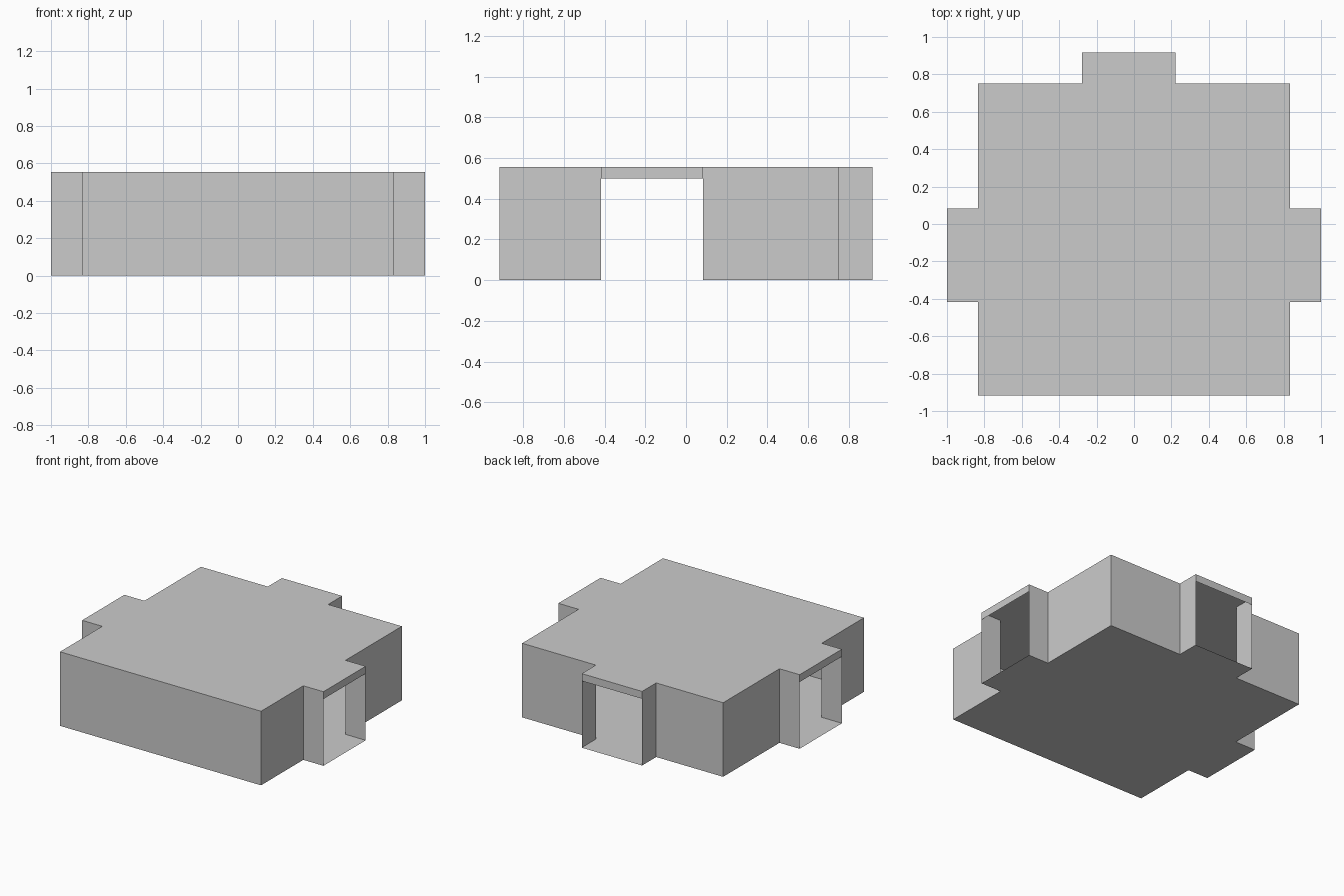
import bpy

if "Cube" in bpy.data.objects:
    bpy.data.objects.remove(bpy.data.objects["Cube"])

H = 0.555            # room height
DOOR_H = 0.50        # doorway opening height
HX, FRONT, BACK = 0.833, -0.917, 0.75   # main room extents
SX, BY = 1.0, 0.917                     # outer planes of the door bays
Y0, Y1 = -0.417, 0.083                  # side door bay span
X0, X1 = -0.278, 0.222                  # back door bay span

# Counter-clockwise floor plan of the room with three door bays
plan = [(-HX, FRONT), (HX, FRONT),
        (HX, Y0), (SX, Y0), (SX, Y1), (HX, Y1),
        (HX, BACK), (X1, BACK), (X1, BY), (X0, BY), (X0, BACK),
        (-HX, BACK), (-HX, Y1), (-SX, Y1), (-SX, Y0), (-HX, Y0)]
doors = {3: "right_lintel", 8: "back_lintel", 13: "left_lintel"}


def add_mesh(name, verts, faces):
    mesh = bpy.data.meshes.new(name)
    mesh.from_pydata(verts, [], faces)
    mesh.update()
    obj = bpy.data.objects.new(name, mesh)
    bpy.context.collection.objects.link(obj)
    return obj


def panel(a, b, z0, z1):
    """Upright quad between two plan points, facing outwards."""
    return [(*a, z0), (*b, z0), (*b, z1), (*a, z1)]


n = len(plan)

# Floor and ceiling sheets
add_mesh("floor", [(x, y, 0) for x, y in plan], [tuple(reversed(range(n)))])
add_mesh("ceiling", [(x, y, H) for x, y in plan], [tuple(range(n))])

# Thin walls around the plan, left open at the doorways
ring = [(x, y, z) for z in (0, H) for x, y in plan]
walls = [(i, (i + 1) % n, n + (i + 1) % n, n + i) for i in range(n) if i not in doors]
add_mesh("walls", ring, walls)

# Narrow strip above each doorway
for i, name in doors.items():
    add_mesh(name, panel(plan[i], plan[i + 1], DOOR_H, H), [(0, 1, 2, 3)])
